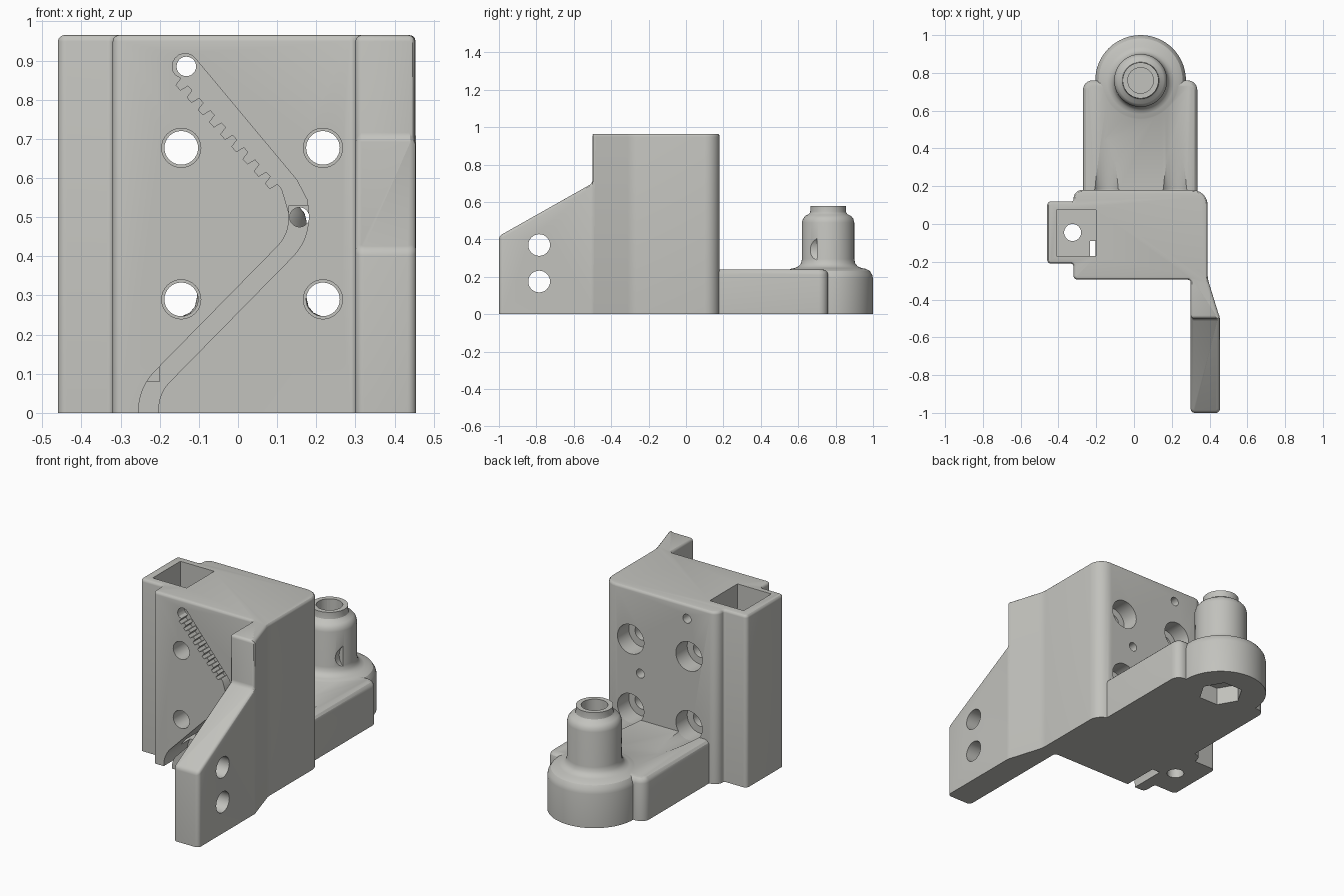
import bpy, bmesh, math
from mathutils import Vector, Matrix

if "Cube" in bpy.data.objects:
    bpy.data.objects.remove(bpy.data.objects["Cube"])

grey = bpy.data.materials.new("warm_grey")
grey.diffuse_color = (0.54, 0.54, 0.51, 1)
grey.use_nodes = True
grey.node_tree.nodes["Principled BSDF"].inputs["Base Color"].default_value = grey.diffuse_color


def make(name, bm):
    bmesh.ops.recalc_face_normals(bm, faces=bm.faces[:])
    me = bpy.data.meshes.new(name)
    bm.to_mesh(me)
    bm.free()
    ob = bpy.data.objects.new(name, me)
    bpy.context.collection.objects.link(ob)
    return ob


def rounded(corners, n=6):
    """Outline from (x, y, radius) corners."""
    pts = []
    for i, (x, y, r) in enumerate(corners):
        p = Vector((x, y))
        a = (Vector(corners[i - 1][:2]) - p).normalized()
        b = (Vector(corners[(i + 1) % len(corners)][:2]) - p).normalized()
        if r == 0:
            pts.append(p)
            continue
        half = a.angle(b) / 2
        c = p + (a + b).normalized() * (r / math.sin(half))
        s = p + a * (r / math.tan(half)) - c
        e = p + b * (r / math.tan(half)) - c
        turn = math.atan2(s.x * e.y - s.y * e.x, s.dot(e))
        for k in range(n + 1):
            pts.append(c + Matrix.Rotation(turn * k / n, 2) @ s)
    return pts


def prism(name, pts, lo, hi, axis):
    place = {"z": lambda u, v, w: (u, v, w),
             "y": lambda u, v, w: (u, w, v),
             "x": lambda u, v, w: (w, u, v)}[axis]
    bm = bmesh.new()
    f = bm.faces.new([bm.verts.new(place(p[0], p[1], lo)) for p in pts])
    out = bmesh.ops.extrude_face_region(bm, geom=[f])
    bmesh.ops.translate(bm, vec=place(0, 0, hi - lo),
                        verts=[v for v in out["geom"] if isinstance(v, bmesh.types.BMVert)])
    return make(name, bm)


def circle(u, v, r, n=32, turn=0):
    return [(u + r * math.cos(turn + math.tau * k / n),
             v + r * math.sin(turn + math.tau * k / n)) for k in range(n)]


def apply_mods(ob):
    deps = bpy.context.evaluated_depsgraph_get()
    me = bpy.data.meshes.new_from_object(ob.evaluated_get(deps))
    ob.modifiers.clear()
    ob.data = me


def combine(ob, other, op):
    m = ob.modifiers.new(op, "BOOLEAN")
    m.operation, m.solver, m.object = op, "EXACT", other
    apply_mods(ob)
    bpy.data.objects.remove(other)


def bevel(ob, width):
    m = ob.modifiers.new("bevel", "BEVEL")
    m.width, m.segments, m.limit_method, m.angle_limit = width, 3, "ANGLE", math.radians(35)
    m.use_clamp_overlap = False
    apply_mods(ob)


def cut(pts, lo, hi, axis):
    combine(body, prism("cutter", pts, lo, hi, axis), "DIFFERENCE")


# Block, side lug and front arm share one outline; the arm top slopes down
body = prism("bracket", rounded([
    (-0.46, -0.21, .022), (-0.32, -0.21, .015), (-0.32, -0.295, .022), (0.30, -0.295, .015),
    (0.30, -1, .022), (0.455, -1, .022), (0.455, -0.5, .06), (0.39, -0.29, .15),
    (0.39, 0.18, .08), (-0.32, 0.18, .045), (-0.32, 0.12, .01), (-0.46, 0.12, .022)]),
    -0.05, 0.965, "z")
cut([(-1.2, 0.305), (-0.5, 0.70), (-0.5, 1.2), (-1.2, 1.2)], 0, 0.7, "x")
bevel(body, 0.016)

# Rear foot
foot = prism("foot", rounded([(-0.27, 0.05, 0), (0.335, 0.05, 0),
                              (0.335, 0.76, .05), (-0.27, 0.76, .05)]), -0.06, 0.24, "z")
bevel(foot, 0.03)
combine(body, foot, "UNION")

# Round pivot post with stepped neck
cx, cy = 0.035, 0.76
profile = [(0, -.07), (.24, -.07), (.24, .19), (.235, .212), (.222, .232), (.2, .243),
           (.178, .247), (.158, .256), (.145, .272), (.14, .295), (.14, .49), (.135, .51),
           (.122, .526), (.105, .534), (.097, .543), (.095, .555), (.095, .58), (0, .58)]
bm = bmesh.new()
vs = [bm.verts.new((r, 0, z)) for r, z in profile]
edges = [bm.edges.new(p) for p in zip(vs, vs[1:])]
bmesh.ops.spin(bm, geom=vs + edges, cent=(0, 0, 0), axis=(0, 0, 1), angle=math.tau,
               steps=64, use_duplicate=False)
bmesh.ops.remove_doubles(bm, verts=bm.verts[:], dist=1e-5)
bmesh.ops.translate(bm, verts=bm.verts[:], vec=(cx, cy, 0))
combine(body, make("post", bm), "UNION")

# Flat underside
cut([(-2, -2), (2, -2), (2, 2), (-2, 2)], -1, 0, "z")

# Post bore and hexagonal nut recess
cut(circle(cx, cy, 0.068), -0.1, 0.8, "z")
cut(circle(cx, cy, 0.118, 6), -0.1, 0.1, "z")

# Square pocket in the lug with a floor hole
cut([(-0.41, -0.17), (-0.20, -0.17), (-0.20, 0.075), (-0.41, 0.075)], 0.08, 1.2, "z")
cut(circle(-0.325, -0.045, 0.045), -0.1, 0.2, "z")

# Four counterbored screw holes
for x in (-0.145, 0.217):
    for z in (0.29, 0.677):
        cut(circle(x, z, 0.043), -0.5, 0.4, "y")
        cut(circle(x, z, 0.05), -0.5, -0.15, "y")
        cut(circle(x, z, 0.082), 0.08, 0.184, "y")
    # Tapering screwdriver troughs in the foot
    bm = bmesh.new()
    for y, z in ((0.1805, 0.29), (0.7, 0.347)):
        ring = [bm.verts.new((u, y, v)) for u, v in circle(x, z, 0.08)]
        bm.faces.new(ring)
    bmesh.ops.bridge_loops(bm, edges=bm.edges[:])
    combine(body, make("cutter", bm), "DIFFERENCE")

# Deep curved lower channel in the front face
cut(rounded([(-0.255, -0.1, 0), (-0.205, -0.1, 0), (-0.203, 0.05, .1), (0.18, 0.44, .14),
             (0.18, 0.53, 0), (0.13, 0.53, 0), (0.13, 0.455, .1), (-0.253, 0.065, .14)]),
    -0.4, -0.09, "y")

# Shallow toothed upper channel
a, b = Vector((-0.145, 0.855)), Vector((0.112, 0.572))
step = (b - a) / 9
out = Vector((-0.74, -0.67)) * 0.022
teeth = []
for k in range(9):
    p = a + step * k
    teeth += [p, p + step * 0.1 + out, p + step * 0.5 + out, p + step * 0.6]
cap = [(-0.135 + 0.033 * math.cos(t), 0.885 + 0.033 * math.sin(t))
       for t in [math.radians(40 + 20 * k) for k in range(10)]]
cut([(0.13, 0.51), (0.18, 0.51), (0.176, 0.545), (0.15, 0.595)] + cap + teeth + [b],
    -0.4, -0.235, "y")

# Small through holes at the channel ends
for x, z in ((-0.132, 0.885), (0.157, 0.50)):
    cut(circle(x, z, 0.025, 24), -0.5, 0.4, "y")

# Two cross holes in the arm
for z in (0.37, 0.175):
    cut(circle(-0.785, z, 0.058), 0.1, 0.7, "x")

body.data.materials.clear()
body.data.materials.append(grey)
for p in body.data.polygons:
    p.material_index = 0
bpy.context.view_layer.objects.active = body
body.select_set(True)
bpy.ops.object.shade_smooth_by_angle(angle=math.radians(30))
